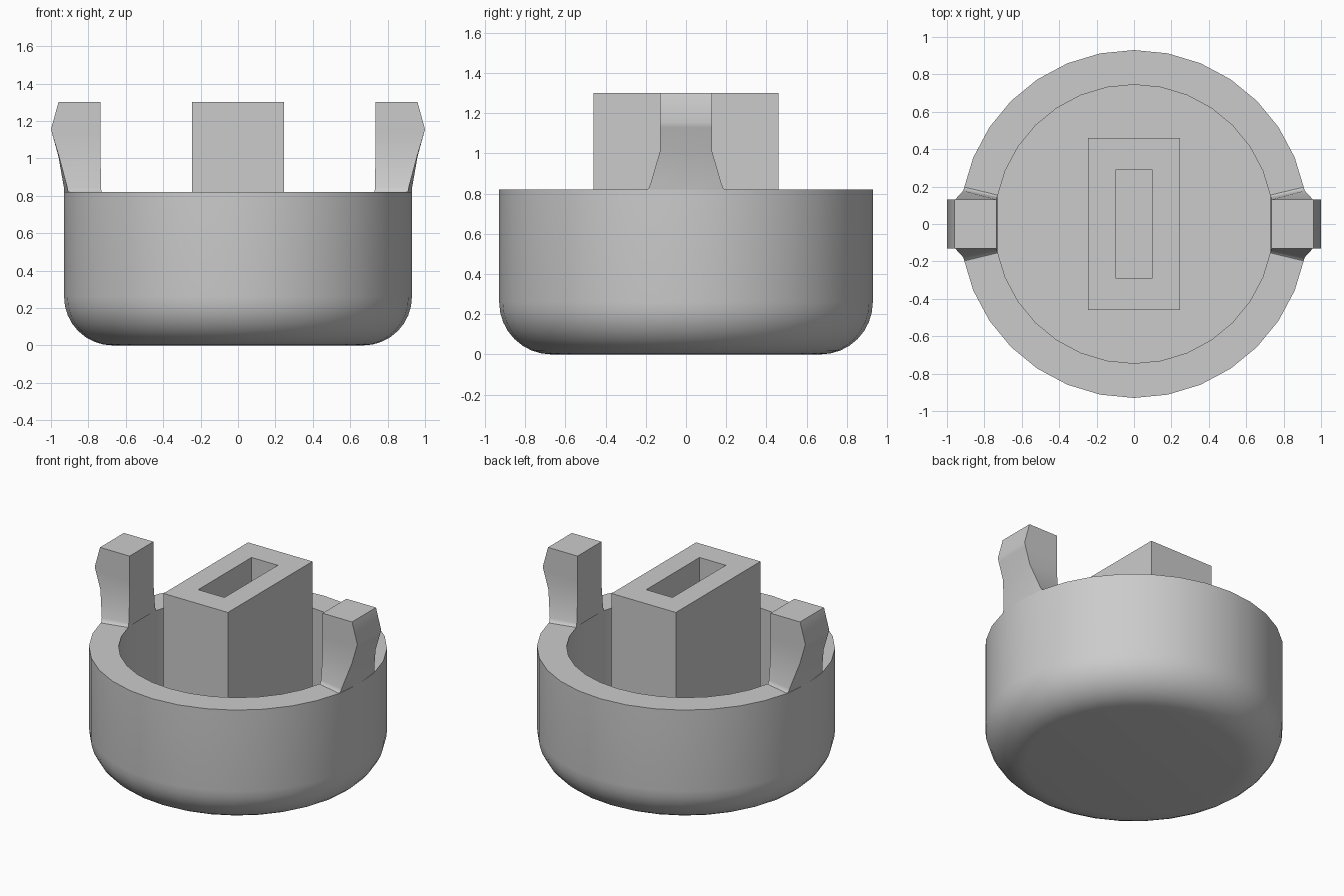
import bpy, bmesh, math

cube = bpy.data.objects.get("Cube")
if cube:
    bpy.data.objects.remove(cube, do_unlink=True)

grey = bpy.data.materials.new("plain grey")
grey.use_nodes = True
GREY = (0.6, 0.6, 0.6, 1)
grey.diffuse_color = GREY
grey.node_tree.nodes["Principled BSDF"].inputs["Base Color"].default_value = GREY


def loft(name, rings, angle=30):
    """Skin a stack of equal-length rings and cap both ends."""
    bm = bmesh.new()
    rows = [[bm.verts.new(p) for p in ring] for ring in rings]
    for a, b in zip(rows, rows[1:]):
        for i in range(len(a)):
            j = (i + 1) % len(a)
            bm.faces.new((a[i], a[j], b[j], b[i]))
    bm.faces.new(rows[0][::-1])
    bm.faces.new(rows[-1])
    bmesh.ops.recalc_face_normals(bm, faces=bm.faces)
    mesh = bpy.data.meshes.new(name)
    bm.to_mesh(mesh)
    bm.free()
    mesh.materials.append(grey)
    obj = bpy.data.objects.new(name, mesh)
    bpy.context.collection.objects.link(obj)
    bpy.ops.object.select_all(action='DESELECT')
    obj.select_set(True)
    bpy.context.view_layer.objects.active = obj
    bpy.ops.object.shade_smooth_by_angle(angle=math.radians(angle))
    return obj


def circle(r, z, n=32):
    return [(r * math.cos(math.tau * i / n), r * math.sin(math.tau * i / n), z)
            for i in range(n)]


def rect(hx, hy, z):
    return [(-hx, -hy, z), (hx, -hy, z), (hx, hy, z), (-hx, hy, z)]


# Cup: rounded outer base, flat rim, hollow inside
R, INNER, RIM, FLOOR, FILLET, STEPS = 0.93, 0.745, 0.82, 0.19, 0.26, 8
arc = [math.pi / 2 * i / STEPS for i in range(STEPS + 1)]
profile = [(R - FILLET + FILLET * math.sin(a), FILLET - FILLET * math.cos(a)) for a in arc]
profile += [(R, RIM), (INNER, RIM), (INNER, FLOOR)]
loft("cup", [circle(r, z) for r, z in profile])

# Central block with a rectangular slot in its top
TOP = 1.3
loft("slotted_block", [rect(0.245, 0.46, FLOOR), rect(0.245, 0.46, TOP),
                       rect(0.1, 0.29, TOP), rect(0.1, 0.29, 0.5)])

# Snap clips: height, inner x, inner half width, outer x, outer half width, outer middle x
clip_rows = [
    (RIM, 0.731, 0.155, 0.906, 0.197, 0.93),
    (0.827, 0.731, 0.147, 0.91, 0.186, 0.93),
    (0.845, 0.732, 0.143, 0.913, 0.178, 0.931),
    (1.01, 0.735, 0.13, 0.957, 0.13, 0.96),
    (1.13, 0.735, 0.13, 0.993, 0.13, 0.993),
    (1.155, 0.735, 0.13, 1.0, 0.13, 1.0),
    (TOP, 0.735, 0.13, 0.96, 0.13, 0.96),
]
for side, s in (("left", 1), ("right", -1)):
    loft(side + "_clip", [
        [(s * xi, -yi, z), (s * xo, -yo, z), (s * xm, 0, z), (s * xo, yo, z), (s * xi, yi, z)]
        for z, xi, yi, xo, yo, xm in clip_rows], angle=40)
